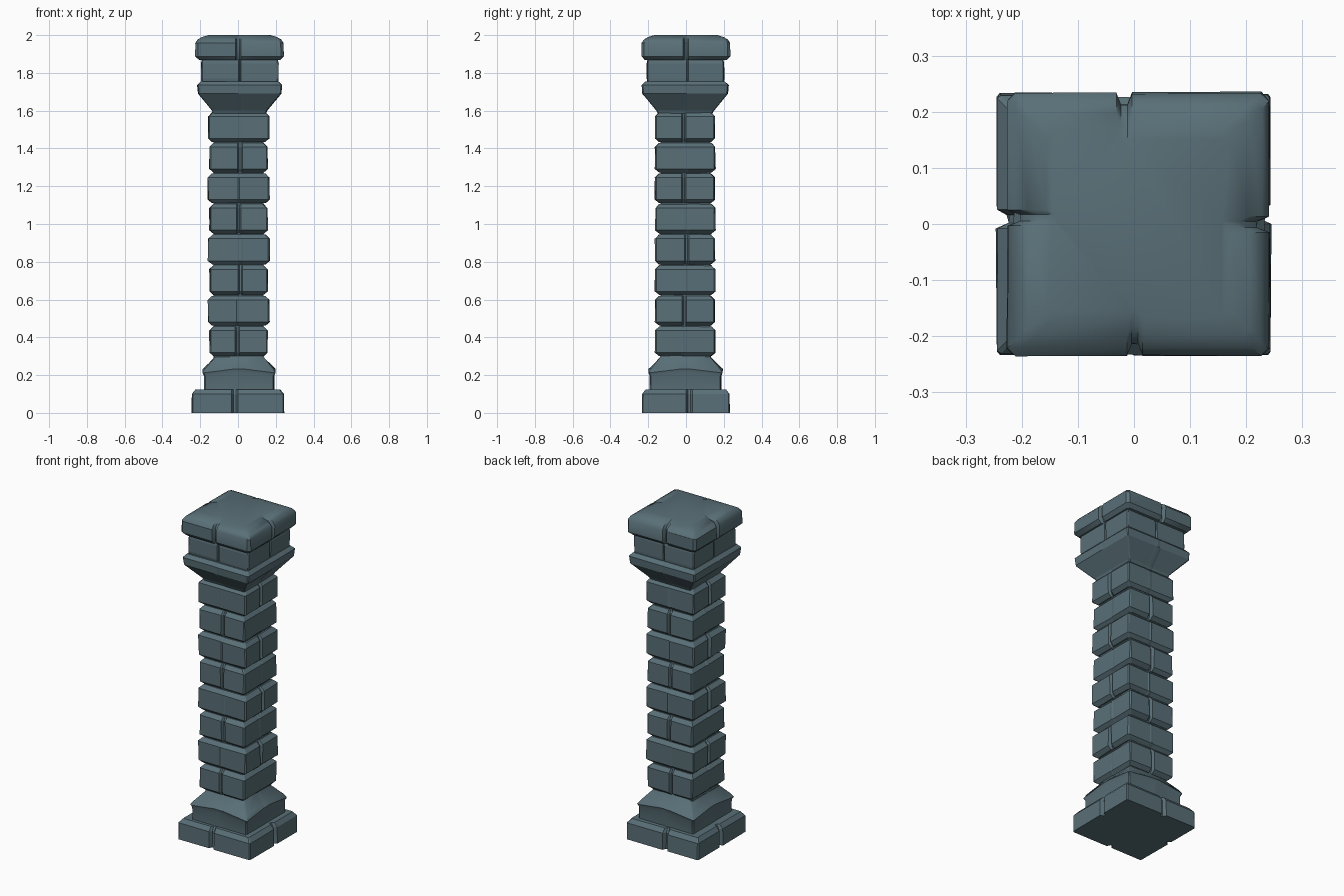
import bpy, bmesh, random

if "Cube" in bpy.data.objects:
    bpy.data.objects.remove(bpy.data.objects["Cube"])

random.seed(7)
stone = bpy.data.materials.new("slate stone")
stone.diffuse_color = (0.10, 0.16, 0.185, 1)
stone.use_nodes = True
stone.node_tree.nodes["Principled BSDF"].inputs["Base Color"].default_value = stone.diffuse_color


def ring(bm, box, inset, z, splits, gap, depth, seams, chamfer, lift, jitter):
    """Rectangle outline with a mid-side seam on the chosen sides."""
    x0, x1, y0, y1 = box
    cx, cy = (x0 + x1) / 2, (y0 + y1) / 2
    hx, hy = (x1 - x0) / 2 - inset, (y1 - y0) / 2 - inset
    verts = []
    for k in range(4):                      # front, right, back, left
        along, out = (hx, hy) if k % 2 == 0 else (hy, hx)
        s, d = seams[k], depth if k in splits else 0
        pts = [(-along + chamfer, 0, 0), (s - gap, 0, lift), (s - gap * .4, d, lift),
               (s + gap * .4, d, lift), (s + gap, 0, lift), (along - chamfer, 0, 0)]
        for u, dd, dz in pts:
            o = out - dd + random.uniform(-jitter, jitter)
            x, y = [(u, -o), (o, u), (-u, o), (-o, -u)][k]
            verts.append(bm.verts.new((cx + x, cy + y, z + dz)))
    return verts


def block(name, box, profile, splits=(), gap=0.012, chamfer=0.006, jitter=0.002,
          seams=(0, 0, 0, 0), smooth=False):
    """Loft of rings; profile rows are (z, inset, seam depth, mid-side lift)."""
    bm = bmesh.new()
    rings = [ring(bm, box, i, z, splits, gap, d, seams, chamfer, lift, jitter)
             for z, i, d, lift in profile]
    n = len(rings[0])
    for a, b in zip(rings, rings[1:]):
        for i in range(n):
            j = (i + 1) % n
            bm.faces.new((a[i], a[j], b[j], b[i]))
    bm.faces.new(rings[0][::-1])
    bm.faces.new(rings[-1])
    bmesh.ops.recalc_face_normals(bm, faces=bm.faces)
    me = bpy.data.meshes.new(name)
    bm.to_mesh(me)
    bm.free()
    me.materials.append(stone)
    ob = bpy.data.objects.new(name, me)
    bpy.context.collection.objects.link(ob)
    if smooth:
        bpy.ops.object.select_all(action='DESELECT')
        ob.select_set(True)
        bpy.context.view_layer.objects.active = ob
        bpy.ops.object.shade_smooth_by_angle(angle=0.6)
    return ob


ALL = (0, 1, 2, 3)

# plinth
block("plinth", (-0.245, 0.245, -0.234, 0.232),
      [(0, 0, .02, 0), (0.10, 0.002, .02, 0), (0.125, 0.022, .015, 0)],
      ALL, 0.017, seams=(-0.018, 0.018, 0.02, -0.01))

# base: upright band, lip and slope up to the shaft
block("base_moulding", (-0.187, 0.20, -0.20, 0.195),
      [(0.11, 0.008, 0, 0), (0.197, 0.008, 0, 0.012), (0.212, 0, 0, 0.02),
       (0.235, 0.015, 0, 0.01), (0.292, 0.062, 0, 0), (0.31, 0.07, 0, 0)],
      gap=0.03, smooth=True)

# shaft courses, seams alternating between front/back and the sides
PITCH = 0.162
for i in range(8):
    z = 0.30 + i * PITCH
    even = i % 2 == 0
    box = (-0.150, 0.156, -0.163, 0.155) if even else (-0.158, 0.166, -0.163, 0.152)
    s = [random.uniform(-0.01, 0.01) for _ in range(4)]
    block(f"shaft_course_{i + 1}", box,
          [(z, 0.022, .008, 0), (z + 0.019, 0, .018, 0),
           (z + PITCH - 0.026, 0, .018, 0), (z + PITCH - 0.004, 0.022, .008, 0)],
          (0, 2) if even else (1, 3), jitter=0.003, seams=s)

# core behind the joints
block("shaft_core", (-0.13, 0.135, -0.135, 0.13),
      [(0.2, 0, 0, 0), (1.7, 0, 0, 0)], jitter=0)

# flared capital
block("capital_flare", (-0.215, 0.233, -0.234, 0.225),
      [(1.585, 0.085, 0, 0), (1.60, 0.078, 0, 0), (1.69, 0.004, 0, 0),
       (1.735, 0, 0, 0), (1.755, 0.02, 0, 0)], gap=0.02)

# neck band under the cap
block("neck_band", (-0.195, 0.214, -0.207, 0.202),
      [(1.74, 0.004, .008, 0), (1.77, 0, .008, 0), (1.85, 0, .008, 0), (1.88, 0.006, .008, 0)],
      ALL, 0.006, seams=(0, 0.01, 0, -0.01))

# cap with a rounded top edge
block("cap", (-0.226, 0.241, -0.236, 0.234),
      [(1.867, 0.02, .015, 0), (1.888, 0, .022, 0), (1.958, 0.001, .022, 0),
       (1.977, 0.014, .022, 0), (1.990, 0.036, .02, 0), (2.0, 0.07, .012, 0)],
      ALL, 0.014, chamfer=0.014, seams=(-0.006, 0, 0.025, -0.012), smooth=True)
